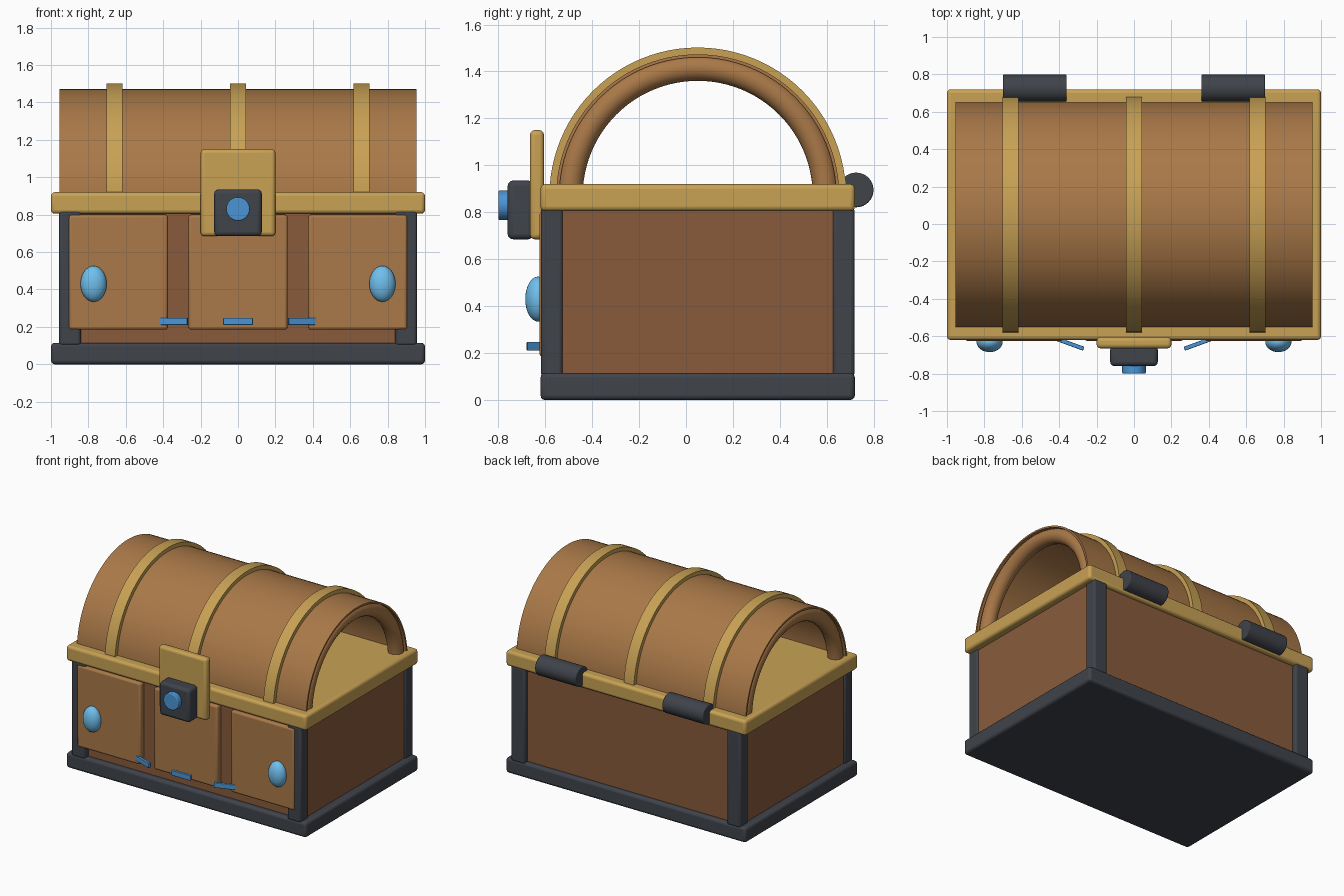
import bpy, bmesh
from math import pi, cos, sin, radians
from mathutils import Vector

if "Cube" in bpy.data.objects:
    bpy.data.objects.remove(bpy.data.objects["Cube"])


def material(name, rgb):
    m = bpy.data.materials.new(name)
    m.diffuse_color = (*rgb, 1)
    m.use_nodes = True
    m.node_tree.nodes["Principled BSDF"].inputs["Base Color"].default_value = m.diffuse_color
    return m


DARK = material("dark_iron", (0.05, 0.056, 0.068))
GOLD = material("gold", (0.58, 0.36, 0.09))
WOOD = material("light_wood", (0.40, 0.19, 0.065))
BODY = material("dark_wood", (0.25, 0.105, 0.045))
GEM = material("pale_blue", (0.16, 0.52, 0.85))
BLUE = material("blue", (0.07, 0.30, 0.66))


def finish(ob, name, mat, bevel=0):
    ob.name = name
    ob.data.materials.append(mat)
    if bevel:
        mod = ob.modifiers.new("Bevel", "BEVEL")
        mod.width = bevel
        mod.segments = 3
    bpy.ops.object.select_all(action="DESELECT")
    ob.select_set(True)
    bpy.context.view_layer.objects.active = ob
    bpy.ops.object.shade_smooth_by_angle(angle=radians(35))
    return ob


def box(name, lo, hi, mat, bevel=0.015, turn=0):
    lo, hi = Vector(lo), Vector(hi)
    bpy.ops.mesh.primitive_cube_add(size=1, location=(lo + hi) / 2)
    ob = bpy.context.object
    ob.scale = hi - lo
    bpy.ops.object.transform_apply(location=False, rotation=False, scale=True)
    ob.rotation_euler.z = turn
    return finish(ob, name, mat, bevel)


def rod(name, loc, radius, depth, rot, mat, bevel=0.006):
    bpy.ops.mesh.primitive_cylinder_add(vertices=32, radius=radius, depth=depth,
                                        location=loc, rotation=rot)
    return finish(bpy.context.object, name, mat, bevel)


def arch(name, profile, mat, centre=(0, 0.05, 0.87)):
    """Sweep a closed (x, radius) profile half a turn about the lid axis."""
    bm = bmesh.new()
    vs = [bm.verts.new((x, r, 0)) for x, r in profile]
    es = [bm.edges.new((vs[i - 1], vs[i])) for i in range(len(vs))]
    bmesh.ops.spin(bm, geom=vs + es, cent=(0, 0, 0), axis=(1, 0, 0), angle=pi, steps=48)
    bmesh.ops.holes_fill(bm, edges=[e for e in bm.edges if e.is_boundary], sides=0)
    bmesh.ops.recalc_face_normals(bm, faces=bm.faces)
    me = bpy.data.meshes.new(name)
    bm.to_mesh(me)
    bm.free()
    ob = bpy.data.objects.new(name, me)
    ob.location = centre
    bpy.context.collection.objects.link(ob)
    return finish(ob, name, mat)


def strip(x0, x1, r0, r1):
    return [(x0, r0), (x1, r0), (x1, r1), (x0, r1)]


# Base, body and rim
box("base", (-1, -0.62, 0), (1, 0.72, 0.115), DARK, 0.02)
box("body", (-0.945, -0.58, 0.05), (0.945, 0.685, 0.86), BODY, 0)
box("rim", (-1, -0.62, 0.805), (1, 0.72, 0.92), GOLD, 0.02)

# Corner posts
for s, side in ((-1, "left"), (1, "right")):
    xa, xb = sorted((s * 0.84, s * 0.957))
    box(f"front_post_{side}", (xa, -0.618, 0.1), (xb, -0.525, 0.82), DARK)
    box(f"back_post_{side}", (xa, 0.625, 0.1), (xb, 0.718, 0.82), DARK)

# Front panels
for x, side in ((-0.64, "left"), (0, "middle"), (0.64, "right")):
    box(f"front_panel_{side}", (x - 0.265, -0.625, 0.185), (x + 0.265, -0.56, 0.80), WOOD)

# Barrel lid with rounded end arches and gold bands
arch("lid_shell", strip(-0.955, 0.955, 0.59, 0.603), WOOD)
for s, side in ((-1, "left"), (1, "right")):
    ring = [(s * 0.9 + 0.055 * cos(a * pi / 8), 0.545 + 0.055 * sin(a * pi / 8))
            for a in range(16)]
    arch(f"lid_end_arch_{side}", ring, WOOD)
for x, side in ((-0.66, "left"), (0, "middle"), (0.66, "right")):
    arch(f"lid_band_{side}", strip(x - 0.042, x + 0.042, 0.595, 0.632), GOLD)

# Hinges
for s, side in ((-1, "left"), (1, "right")):
    rod(f"hinge_{side}", (s * 0.53, 0.725, 0.895), 0.074, 0.34, (0, pi / 2, 0), DARK)

# Latch and lock
box("latch_plate", (-0.2, -0.665, 0.685), (0.2, -0.605, 1.15), GOLD, 0.02)
box("lock_block", (-0.127, -0.76, 0.685), (0.127, -0.65, 0.935), DARK, 0.022)
rod("lock_button", (0, -0.77, 0.83), 0.063, 0.06, (pi / 2, 0, 0), BLUE)

# Side gems
for s, side in ((-1, "left"), (1, "right")):
    bpy.ops.mesh.primitive_uv_sphere_add(segments=32, ring_count=16, radius=1,
                                         location=(s * 0.772, -0.63, 0.43))
    bpy.context.object.scale = (0.07, 0.055, 0.096)
    finish(bpy.context.object, f"gem_{side}", GEM)

# Lower blue bars
for x, y, turn, side in ((-0.343, -0.64, -20, "left"), (0, -0.668, 0, "middle"),
                         (0.343, -0.64, 20, "right")):
    box(f"bar_{side}", (x - 0.079, y - 0.011, 0.21), (x + 0.079, y + 0.011, 0.248),
        BLUE, 0.004, radians(turn))
